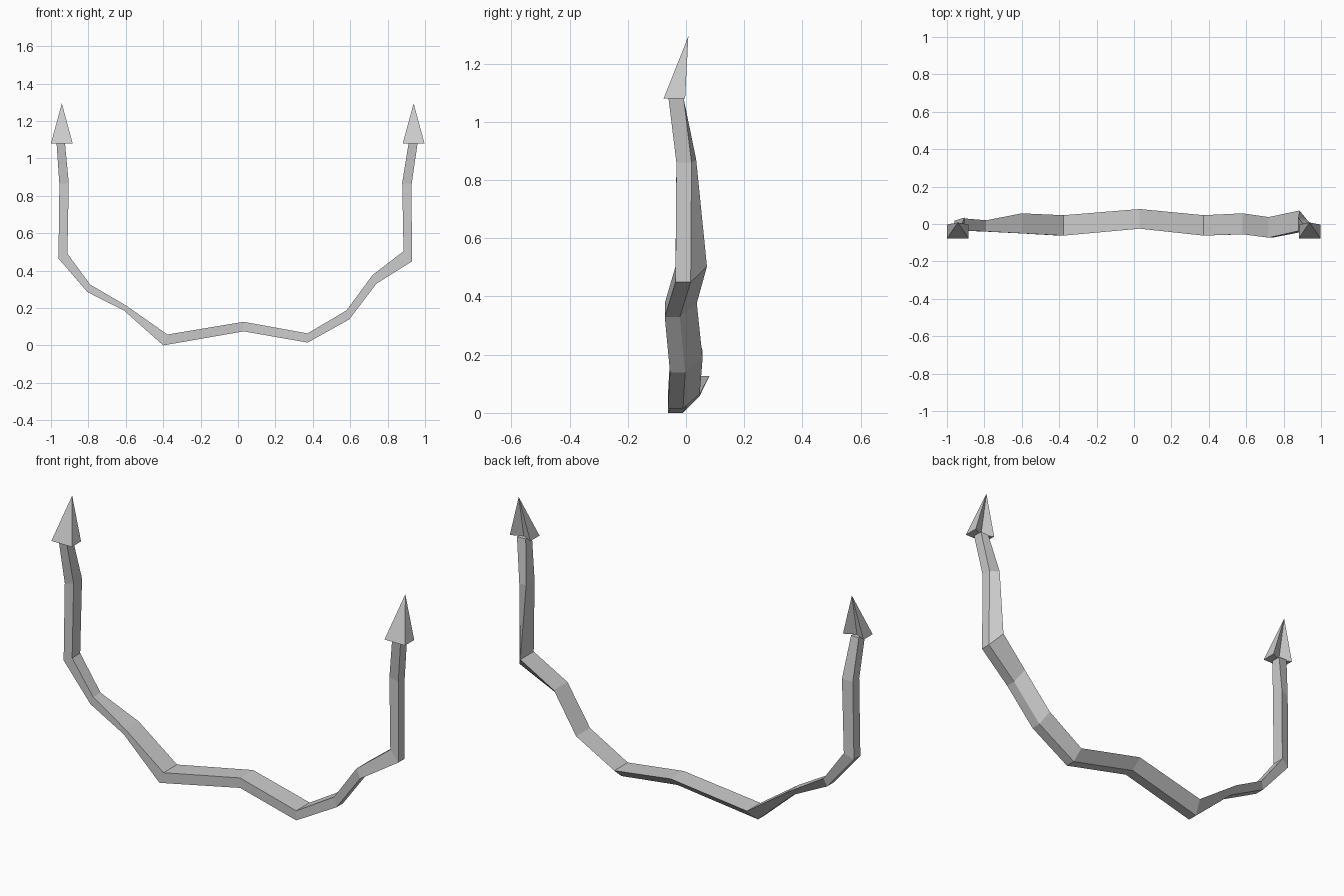
import bpy
import bmesh

default_cube = bpy.data.objects.get("Cube")
if default_cube:
    bpy.data.objects.remove(default_cube, do_unlink=True)

# Single flat colour
grey = bpy.data.materials.new("plain grey")
grey.use_nodes = True
colour = (0.6, 0.6, 0.6, 1)
grey.diffuse_color = colour
grey.node_tree.nodes["Principled BSDF"].inputs["Base Color"].default_value = colour


def add_part(name, bm):
    """Turn a bmesh into a flat shaded object with outward normals."""
    bmesh.ops.recalc_face_normals(bm, faces=bm.faces[:])
    mesh = bpy.data.meshes.new(name)
    bm.to_mesh(mesh)
    bm.free()
    mesh.materials.append(grey)
    part = bpy.data.objects.new(name, mesh)
    bpy.context.scene.collection.objects.link(part)
    return part


def skin_sections(name, sections):
    """Bridge consecutive four-sided sections and cap both ends."""
    bm = bmesh.new()
    rings = [[bm.verts.new(p) for p in section] for section in sections]
    for a, b in zip(rings, rings[1:]):
        for i in range(4):
            j = (i + 1) % 4
            bm.faces.new((a[i], a[j], b[j], b[i]))
    bm.faces.new(rings[0])
    bm.faces.new(rings[-1])
    return add_part(name, bm)


# Bent bar: outer x, outer z, inner x, inner z, front y, inner back y
OUTER_DEPTH = 0.052
stations = [
    (-0.97, 1.08, -0.925, 1.08, -0.06, -0.01),
    (-0.955, 0.86, -0.905, 0.87, -0.033, 0.035),
    (-0.96, 0.465, -0.912, 0.49, -0.035, 0.03),
    (-0.805, 0.285, -0.79, 0.325, -0.04, 0.02),
    (-0.61, 0.187, -0.6, 0.214, -0.05, 0.057),
    (-0.4, 0, -0.377, 0.058, -0.062, 0.047),
    (0.03, 0.075, 0.03, 0.126, -0.025, 0.08),
    (0.372, 0.015, 0.372, 0.064, -0.062, 0.047),
    (0.595, 0.139, 0.58, 0.187, -0.055, 0.057),
    (0.74, 0.33, 0.72, 0.377, -0.073, 0.037),
    (0.93, 0.449, 0.885, 0.503, -0.036, 0.072),
    (0.928, 0.86, 0.878, 0.87, -0.033, 0.035),
    (0.96, 1.08, 0.912, 1.08, -0.06, -0.01),
]
sections = []
for xo, zo, xi, zi, front, back in stations:
    sections.append([(xo, front, zo), (xi, front, zi),
                     (xi, back, zi), (xo, front + OUTER_DEPTH, zo)])
skin_sections("bent_bar", sections)


# Arrowheads: leaning pyramids with a notch in the back of the base
def arrowhead(name, centre):
    bm = bmesh.new()
    half, front, back, base_z = 0.058, -0.077, -0.003, 1.08
    outline = [(-half, front), (half, front), (half, back),
               (0, back - 0.03), (-half, back)]
    base = [bm.verts.new((centre + x, y, base_z)) for x, y in outline]
    tip = bm.verts.new((centre, 0.008, 1.294))
    for i, v in enumerate(base):
        bm.faces.new((v, base[(i + 1) % len(base)], tip))
    bm.faces.new(base)
    return add_part(name, bm)


for side, centre in (("right", -0.942), ("left", 0.939)):
    arrowhead(side + "_arrowhead", centre)
